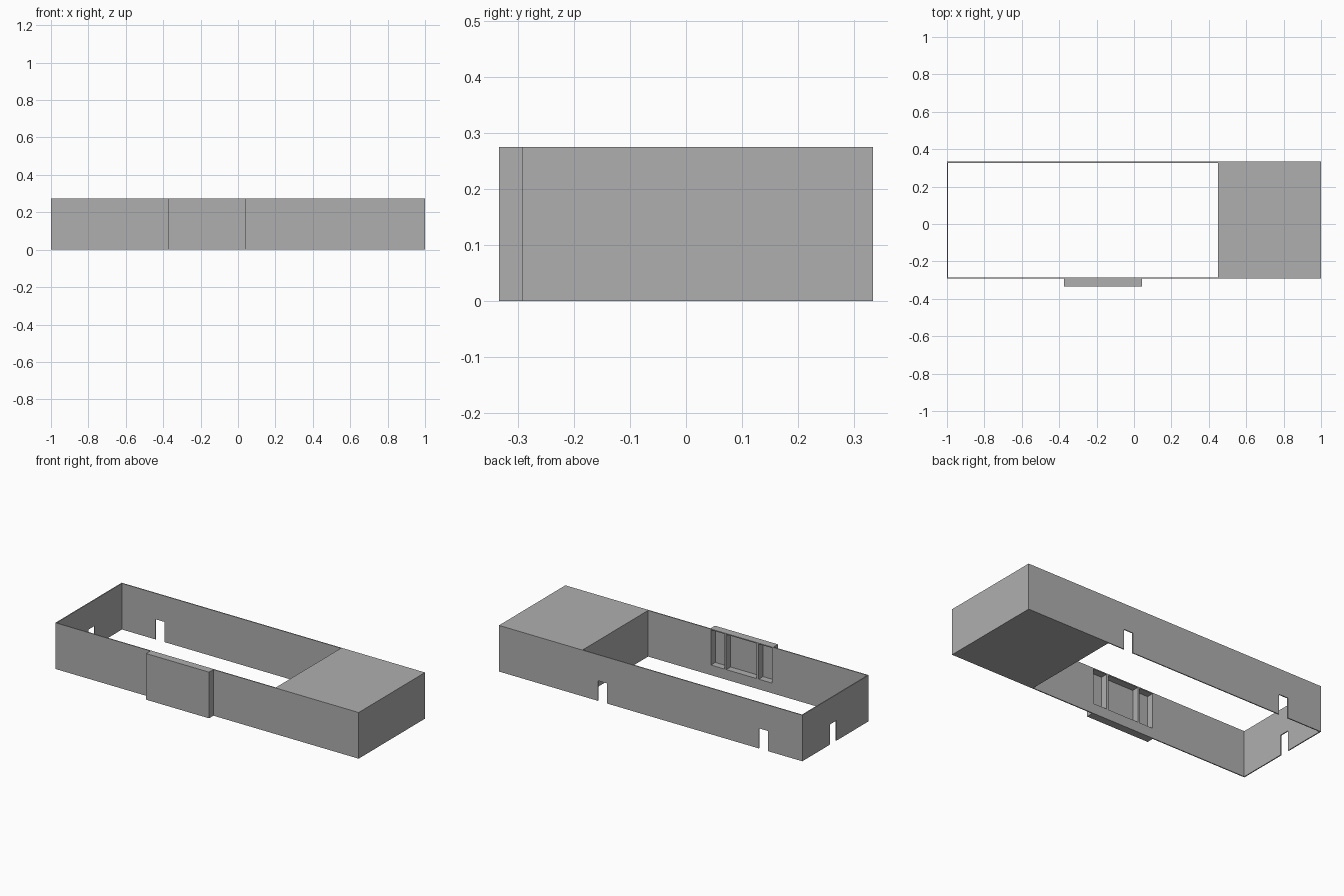
import bpy
from mathutils import Vector

cube = bpy.data.objects.get("Cube")
if cube:
    bpy.data.objects.remove(cube, do_unlink=True)

# Single flat grey
grey = bpy.data.materials.new("plain grey")
grey.use_nodes = True
tone = (0.43, 0.43, 0.43, 1)
grey.diffuse_color = tone
grey.node_tree.nodes["Principled BSDF"].inputs["Base Color"].default_value = tone

HEIGHT, WALL = 0.275, 0.006
FRONT, BACK, BUMP = -0.292, 0.333, -0.333
DOOR = 0.12


def box(name, low, high):
    low, high = Vector(low), Vector(high)
    bpy.ops.mesh.primitive_cube_add(size=1)
    ob = bpy.context.object
    ob.name = name
    for v in ob.data.vertices:
        v.co = (low + high) / 2 + v.co * (high - low)
    ob.data.materials.append(grey)
    return ob


def cut(target, name, low, high):
    cutter = box(name, low, high)
    mod = target.modifiers.new(name, "BOOLEAN")
    mod.operation = "DIFFERENCE"
    mod.solver = "EXACT"
    mod.object = cutter
    bpy.context.view_layer.objects.active = target
    bpy.ops.object.modifier_apply(modifier=mod.name)
    bpy.data.objects.remove(cutter, do_unlink=True)


# Long building: solid at one end, open courtyard at the other
building = box("building_walls", (-1, FRONT, 0), (1, BACK, HEIGHT))
cut(building, "courtyard", (-1 + WALL, FRONT + WALL, -1), (0.45, BACK - WALL, 1))

# Doorways through the back wall and the end wall
for x in (0.287, -0.773):
    cut(building, "back_doorway", (x, BACK - 0.05, -0.1), (x + 0.06, BACK + 0.05, DOOR))
cut(building, "end_doorway", (-1.05, 0.01, -0.1), (-0.95, 0.07, DOOR))

# Projecting front bay with three niches opening into the courtyard
bay = box("front_bay", (-0.373, BUMP, 0), (0.042, FRONT, HEIGHT))
for left, right in ((-0.367, -0.279), (-0.266, -0.065), (-0.052, 0.036)):
    for part in (building, bay):
        cut(part, "niche", (left, BUMP + WALL, 0.06), (right, FRONT + 0.05, HEIGHT - WALL))
